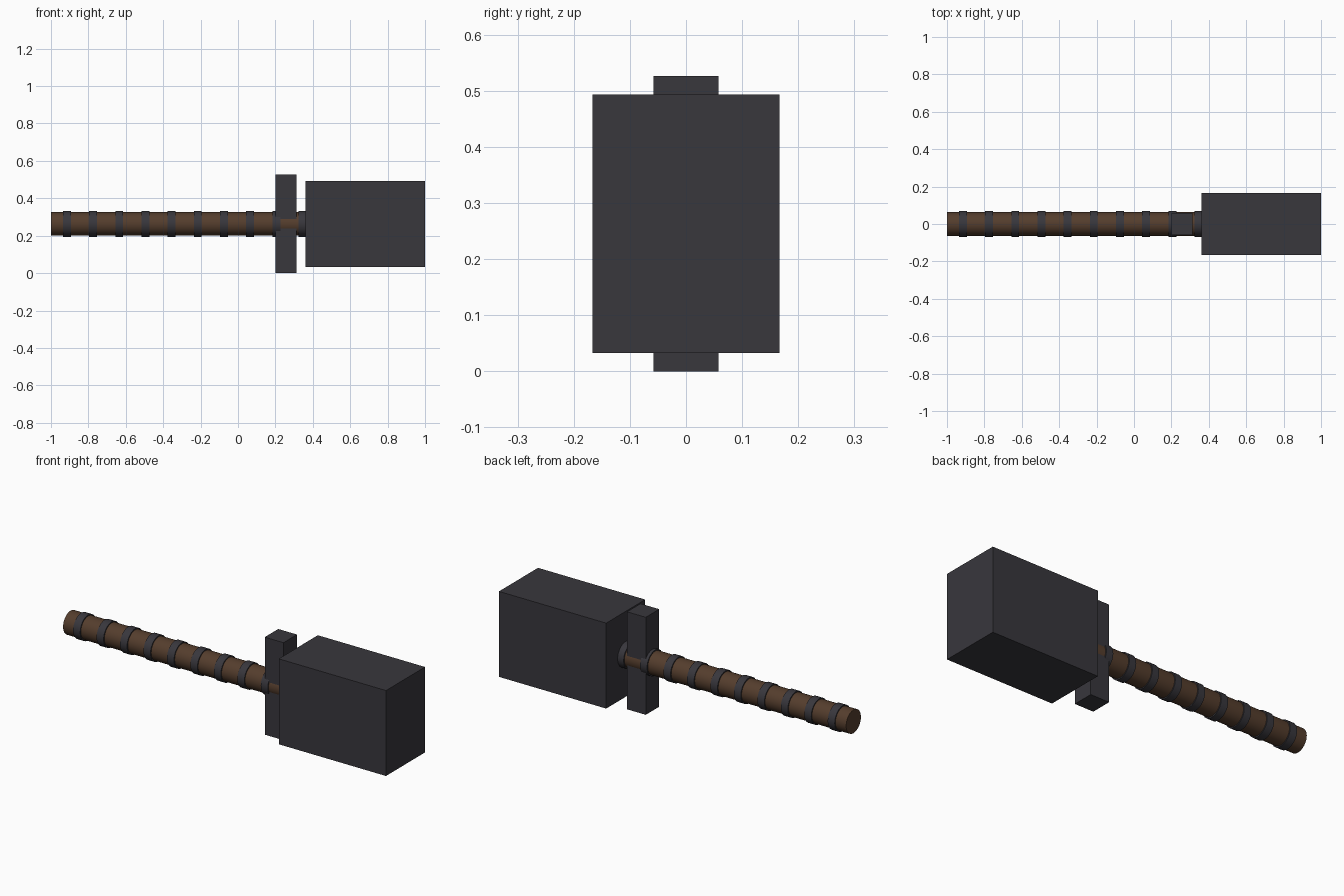
import bpy
import math

cube = bpy.data.objects.get("Cube")
if cube:
    bpy.data.objects.remove(cube, do_unlink=True)


def material(name, color):
    mat = bpy.data.materials.new(name)
    mat.use_nodes = True
    mat.diffuse_color = color
    bsdf = next(n for n in mat.node_tree.nodes if n.type == 'BSDF_PRINCIPLED')
    bsdf.inputs["Base Color"].default_value = color
    return mat


iron = material("dark iron", (0.040, 0.038, 0.046, 1))
wood = material("brown wood", (0.090, 0.047, 0.026, 1))
AXIS_Z = 0.263


def block(name, x0, x1, width, height):
    bpy.ops.mesh.primitive_cube_add(size=1, location=((x0 + x1) / 2, 0, AXIS_Z))
    obj = bpy.context.object
    obj.name = name
    obj.scale = (x1 - x0, width, height)
    bpy.ops.object.transform_apply(location=False, rotation=False, scale=True)
    obj.data.materials.append(iron)


def rod(name, x0, x1, radius, mat):
    bpy.ops.mesh.primitive_cylinder_add(
        vertices=32, radius=radius, depth=x1 - x0,
        location=((x0 + x1) / 2, 0, AXIS_Z), rotation=(0, math.pi / 2, 0))
    obj = bpy.context.object
    obj.name = name
    obj.data.materials.append(mat)
    bpy.ops.object.shade_smooth_by_angle(angle=math.radians(30))


# Head and crossguard
block("hammer_head", 0.36, 1.0, 0.333, 0.461)
block("crossguard", 0.2, 0.312, 0.115, 0.526)

# Handle with evenly spaced grip bands
rod("handle", -1.0, 0.37, 0.063, wood)
for i in range(10):
    x = -0.915 + i * 0.14
    rod(f"grip_band_{i + 1}", x - 0.021, x + 0.021, 0.069, iron)
